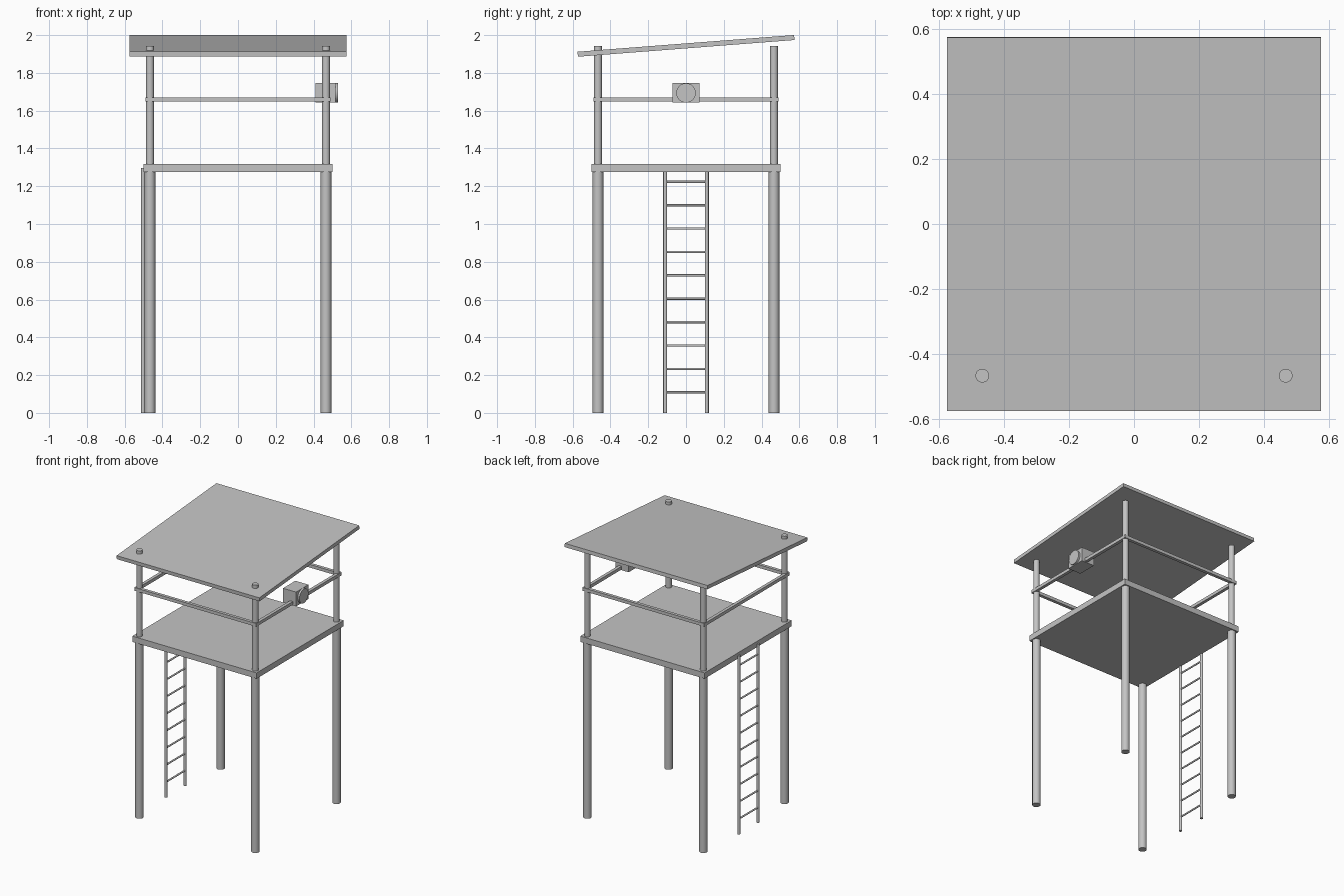
import bpy
import math

# Remove the default cube only
default_cube = bpy.data.objects.get("Cube")
if default_cube:
    bpy.data.objects.remove(default_cube, do_unlink=True)

# One plain grey for the whole tower
COLOUR = (0.55, 0.55, 0.55, 1.0)
grey = bpy.data.materials.new("plain_grey")
grey.use_nodes = True
grey.diffuse_color = COLOUR
grey.node_tree.nodes["Principled BSDF"].inputs["Base Color"].default_value = COLOUR


def finish(name):
    obj = bpy.context.object
    obj.name = name
    obj.data.materials.append(grey)
    return obj


def box(name, centre, size, rotation=(0, 0, 0)):
    bpy.ops.mesh.primitive_cube_add(size=1, location=centre, rotation=rotation)
    obj = finish(name)
    obj.scale = size
    bpy.ops.object.transform_apply(location=False, rotation=False, scale=True)
    return obj


def cylinder(name, centre, radius, length, axis="z", sides=32):
    rotation = {"x": (0, math.pi / 2, 0), "y": (math.pi / 2, 0, 0), "z": (0, 0, 0)}[axis]
    bpy.ops.mesh.primitive_cylinder_add(
        vertices=sides, radius=radius, depth=length, location=centre, rotation=rotation)
    obj = finish(name)
    bpy.ops.object.shade_smooth_by_angle(angle=math.radians(35))
    return obj


def upright(name, x, y, bottom, top, radius):
    return cylinder(name, (x, y, (bottom + top) / 2), radius, top - bottom)


CORNER = 0.466
DECK_MID = 1.297
POST_TOP = 1.943
RAIL_Z = 1.659
RAIL_OFFSET = 0.479

# Platform
box("platform", (0, 0, DECK_MID), (1.0, 1.0, 0.042))

# Legs below the platform and thinner roof posts above it
for side_x, sx in (("left", 1), ("right", -1)):
    for side_y, sy in (("front", -1), ("back", 1)):
        x, y = sx * CORNER, sy * CORNER
        upright(f"{side_y}_{side_x}_leg", x, y, 0, DECK_MID, 0.028)
        upright(f"{side_y}_{side_x}_post", x, y, DECK_MID, POST_TOP, 0.021)

# Guard rails around the four sides
for name, s in (("front", -1), ("back", 1)):
    box(f"{name}_rail", (0, s * RAIL_OFFSET, RAIL_Z), (0.98, 0.023, 0.023))
for name, s in (("right", -1), ("left", 1)):
    box(f"{name}_rail", (s * RAIL_OFFSET, 0, RAIL_Z), (0.023, 0.98, 0.023))

# Sloping roof, higher at the back
box("roof", (0, 0, POST_TOP), (1.148, 1.15, 0.0265), (math.radians(4.41), 0, 0))

# Ladder on the right side
LADDER_X = -0.502
for name, s in (("front", -1), ("back", 1)):
    upright(f"ladder_{name}_stile", LADDER_X, s * 0.11, 0, DECK_MID, 0.0105)
for i in range(10):
    cylinder(f"ladder_rung_{i + 1}", (LADDER_X, 0, 0.109 + i * 0.1238),
             0.006, 0.22, "y", 16)

# Searchlight on the left rail: housing and round lens
box("searchlight_housing", (0.464, 0, 1.694), (0.105, 0.142, 0.104))
cylinder("searchlight_lens", (0.518, 0, 1.694), 0.0515, 0.024, "x")
